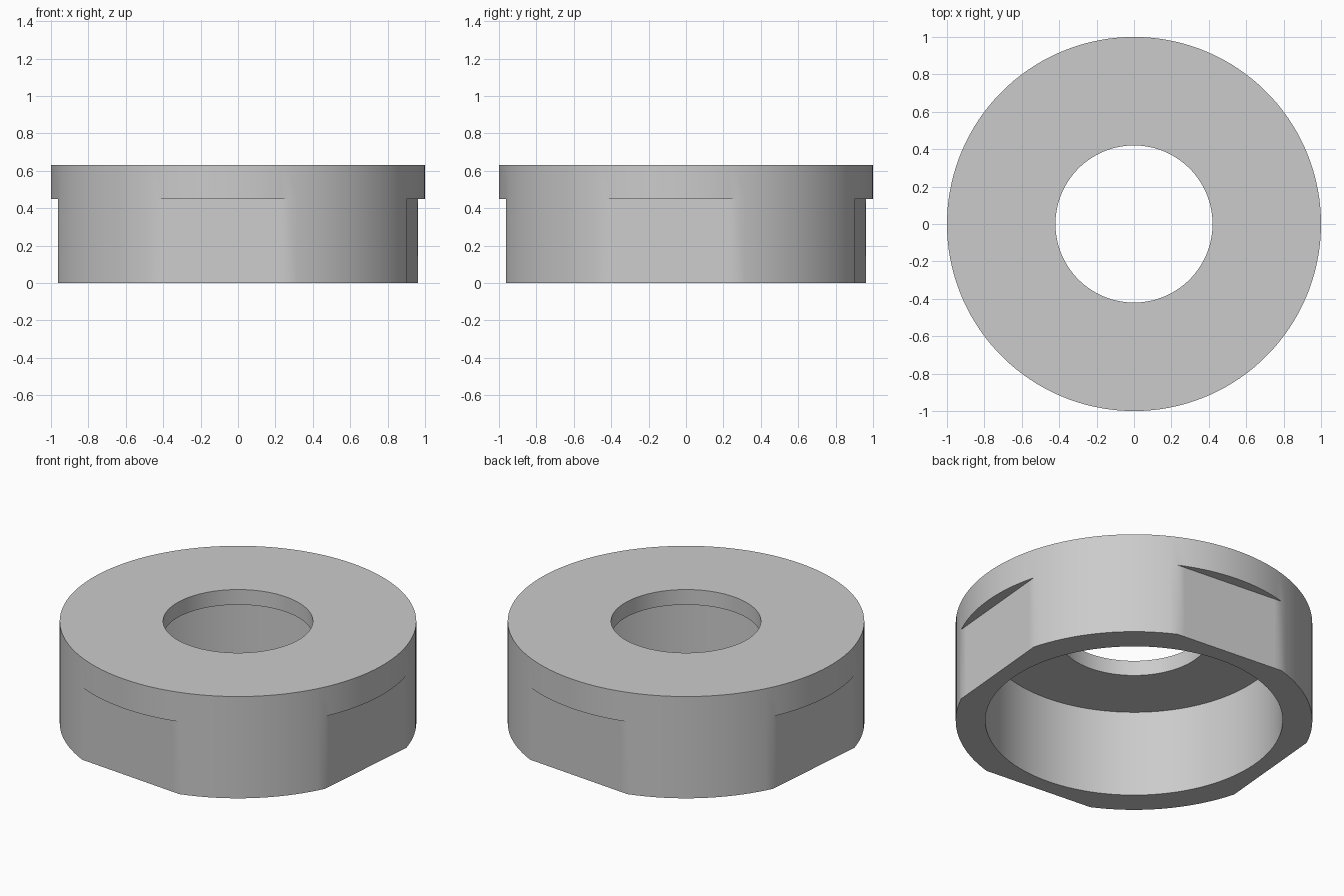
import bpy
import bmesh
from math import acos, cos, sin, radians, pi

cube = bpy.data.objects.get("Cube")
if cube:
    bpy.data.objects.remove(cube, do_unlink=True)

OUTER, BORE, CAVITY = 1.0, 0.42, 0.834
HEIGHT, CEILING, STEP = 0.63, 0.536, 0.448
FLAT_DIST = 0.935              # distance of each wrench flat from the axis
FLAT_TURN = radians(-5)        # flats are turned slightly about the axis
HALF = acos(FLAT_DIST / OUTER)
FLAT_SEGS, ARC_SEGS = 16, 18

# Directions around the axis, each with the outer radius below the step
spokes = []
for k in range(4):
    mid = FLAT_TURN + k * pi / 2
    for i in range(FLAT_SEGS):
        off = HALF * (2 * i / FLAT_SEGS - 1)
        spokes.append((mid + off, FLAT_DIST / cos(off)))
    for i in range(ARC_SEGS):
        off = HALF + (pi / 2 - 2 * HALF) * i / ARC_SEGS
        spokes.append((mid + off, OUTER))

# Closed cross-section; None means the radius cut by the flats
section = [(BORE, HEIGHT), (OUTER, HEIGHT), (OUTER, STEP), (None, STEP),
           (None, 0), (CAVITY, 0), (CAVITY, CEILING), (BORE, CEILING)]

bm = bmesh.new()
rings = []
for radius, z in section:
    ring = []
    for angle, cut in spokes:
        r = cut if radius is None else radius
        ring.append(bm.verts.new((r * cos(angle), r * sin(angle), z)))
    rings.append(ring)
for j, low in enumerate(rings):
    high = rings[(j + 1) % len(rings)]
    for i in range(len(spokes)):
        n = (i + 1) % len(spokes)
        bm.faces.new((low[i], low[n], high[n], high[i]))

# Close the step where the round wall runs straight down
bmesh.ops.remove_doubles(bm, verts=bm.verts, dist=0.0001)
bmesh.ops.recalc_face_normals(bm, faces=bm.faces)

mesh = bpy.data.meshes.new("flanged_collar")
bm.to_mesh(mesh)
bm.free()
collar = bpy.data.objects.new("flanged_collar", mesh)
bpy.context.collection.objects.link(collar)

# Plain grey material
grey = bpy.data.materials.new("plain grey")
grey.use_nodes = True
colour = (0.6, 0.6, 0.6, 1)
grey.diffuse_color = colour
grey.node_tree.nodes["Principled BSDF"].inputs["Base Color"].default_value = colour
mesh.materials.append(grey)

# Smooth round walls, sharp rims
bpy.ops.object.select_all(action="DESELECT")
collar.select_set(True)
bpy.context.view_layer.objects.active = collar
bpy.ops.object.shade_smooth_by_angle(angle=radians(30))
